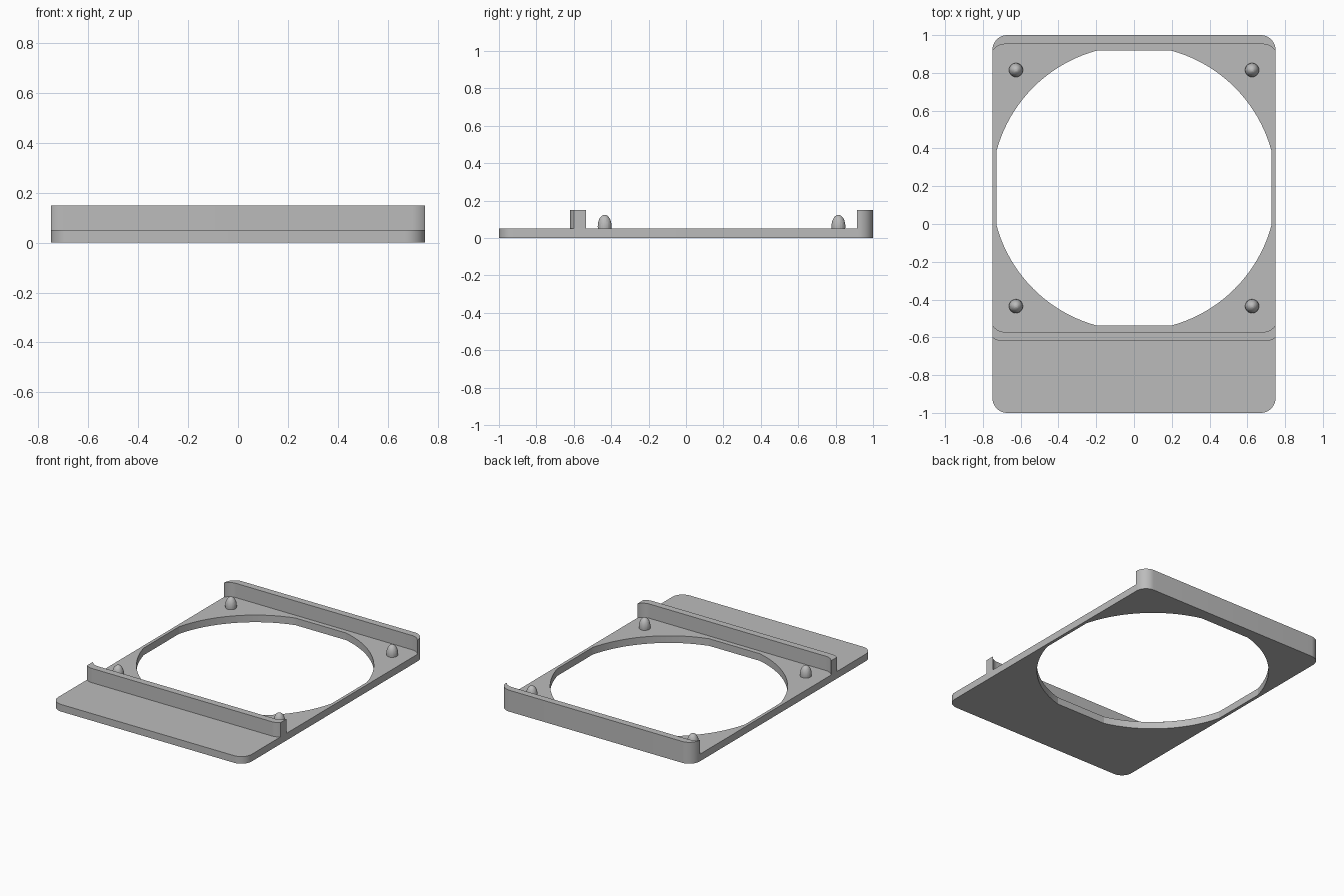
import bpy, bmesh
from math import sin, cos, pi, radians, acos, sqrt

cube = bpy.data.objects.get("Cube")
if cube:
    bpy.data.objects.remove(cube, do_unlink=True)

HALF_W, HALF_L = 0.75, 1.0
PLATE_H, WALL_TOP = 0.05, 0.15
CORNER_R = 0.08
MID_Y = 0.19            # centre of the opening, walls and pegs
PEG = 0.625             # peg offset from that centre

grey = bpy.data.materials.new("plain_grey")
grey.use_nodes = True
colour = (0.5, 0.5, 0.5, 1)
grey.diffuse_color = colour
grey.node_tree.nodes["Principled BSDF"].inputs["Base Color"].default_value = colour


def finish(bm, name):
    bmesh.ops.recalc_face_normals(bm, faces=bm.faces)
    mesh = bpy.data.meshes.new(name)
    bm.to_mesh(mesh)
    bm.free()
    mesh.materials.append(grey)
    obj = bpy.data.objects.new(name, mesh)
    bpy.context.collection.objects.link(obj)
    bpy.ops.object.select_all(action='DESELECT')
    bpy.context.view_layer.objects.active = obj
    obj.select_set(True)
    bpy.ops.object.shade_smooth_by_angle(angle=radians(12))
    return obj


def arc(cx, cy, r, a0, a1, n=12):
    return [(cx + r * cos(a0 + (a1 - a0) * i / n),
             cy + r * sin(a0 + (a1 - a0) * i / n)) for i in range(n + 1)]


def slab(name, loops, z0, z1):
    """Fill closed outlines (inner ones become holes) and extrude upward."""
    bm = bmesh.new()
    edges = []
    for loop in loops:
        vs = [bm.verts.new((x, y, z0)) for x, y in loop]
        edges += [bm.edges.new((a, b)) for a, b in zip(vs, vs[1:] + vs[:1])]
    bmesh.ops.triangle_fill(bm, use_beauty=True, use_dissolve=False, edges=edges)
    top = bmesh.ops.extrude_face_region(bm, geom=bm.faces[:])["geom"]
    bmesh.ops.translate(bm, vec=(0, 0, z1 - z0),
                        verts=[v for v in top if isinstance(v, bmesh.types.BMVert)])
    return finish(bm, name)


# Base plate: rounded rectangle with a circle whose four sides are cut flat
outline = []
for k, (sx, sy) in enumerate([(1, 1), (-1, 1), (-1, -1), (1, -1)]):
    outline += arc(sx * (HALF_W - CORNER_R), sy * (HALF_L - CORNER_R),
                   CORNER_R, k * pi / 2, (k + 1) * pi / 2)
hole_r, flat = 0.754, 0.728
trim = acos(flat / hole_r)
opening = []
for k in range(4):
    opening += arc(0, MID_Y, hole_r, k * pi / 2 + trim, (k + 1) * pi / 2 - trim, 20)
slab("base_plate", [outline, opening], 0, PLATE_H)


def lip(distance, start_x, side):
    """Wall edge running right to left, with its ends curving back to the middle."""
    reach = acos((HALF_W - start_x) / CORNER_R)
    right = arc(start_x, distance - CORNER_R, CORNER_R, reach, pi / 2)
    full = right + [(-x, y) for x, y in reversed(right)]
    return [(x, MID_Y + side * y) for x, y in full]


# Low walls before and behind the opening
for name, side, outer_x in (("back_wall", 1, HALF_W - CORNER_R), ("front_wall", -1, 0.697)):
    outer = lip(0.81, outer_x, side)
    inner = lip(0.762, 0.682, side)
    slab(name, [outer + inner[::-1]], PLATE_H, WALL_TOP)


# Bullet-shaped locating pegs
def peg(name, x, y):
    r, belly, height = 0.037, 0.062, 0.062
    bm = bmesh.new()
    rings, n = 10, 24
    levels = [(r * 0.98, PLATE_H)] + [
        (r * cos(i / rings * pi / 2), belly + height * sin(i / rings * pi / 2))
        for i in range(rings)]
    previous = None
    for radius, z in levels:
        ring = [bm.verts.new((x + radius * cos(2 * pi * j / n),
                              y + radius * sin(2 * pi * j / n), z)) for j in range(n)]
        if previous:
            for j in range(n):
                k = (j + 1) % n
                bm.faces.new((previous[j], previous[k], ring[k], ring[j]))
        previous = ring
    tip = bm.verts.new((x, y, belly + height))
    for j in range(n):
        bm.faces.new((previous[j], previous[(j + 1) % n], tip))
    obj = finish(bm, name)
    obj.data.shade_smooth()


for end, sy in (("back", 1), ("front", -1)):
    for hand, sx in (("left", 1), ("right", -1)):
        peg(f"{end}_{hand}_peg", sx * PEG, MID_Y + sy * PEG)
